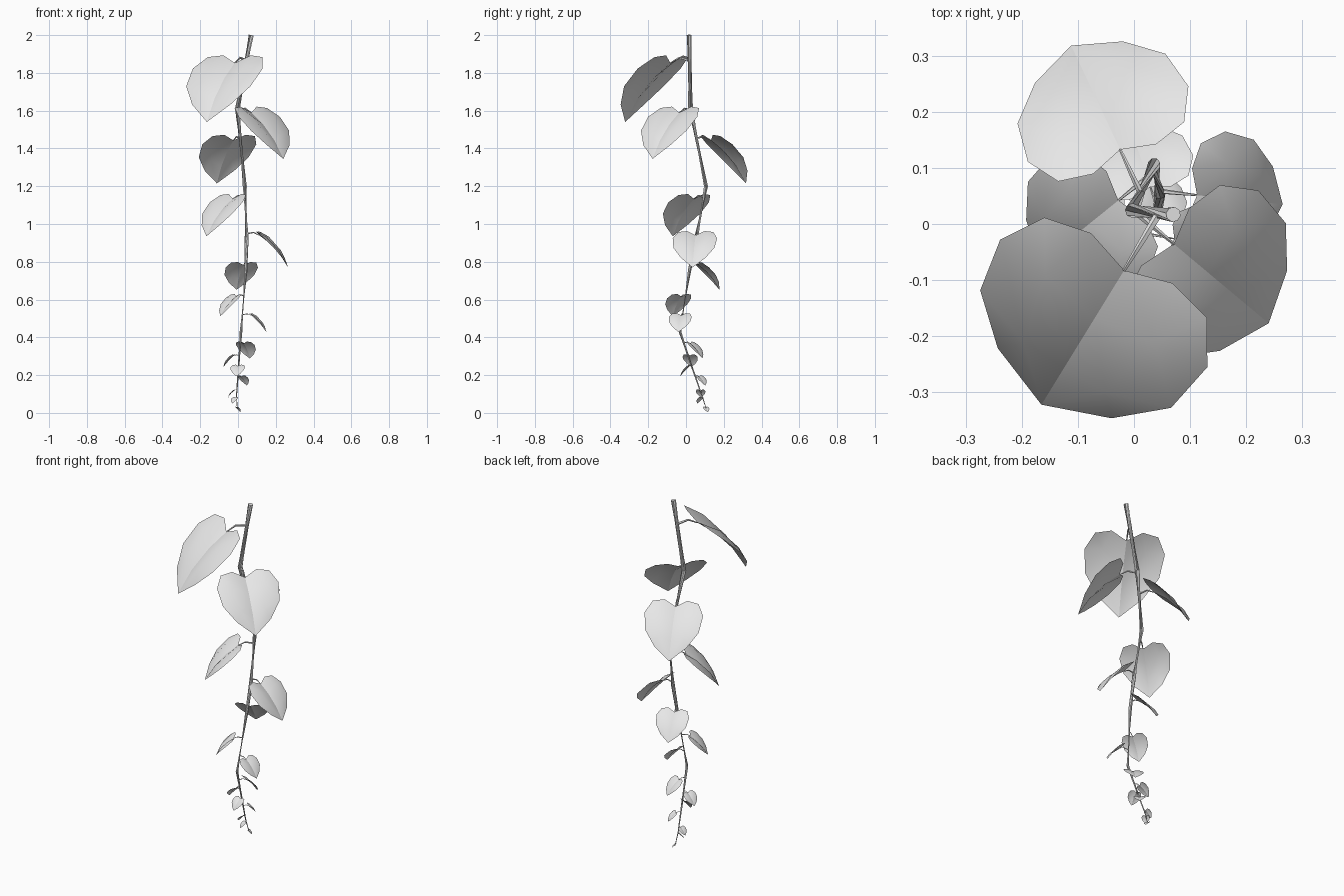
import bpy, bmesh
from math import sin, cos, radians, pi
from mathutils import Vector

if "Cube" in bpy.data.objects:
    bpy.data.objects.remove(bpy.data.objects["Cube"])

grey = bpy.data.materials.new("light_grey")
grey.diffuse_color = (0.8, 0.8, 0.8, 1)
grey.use_nodes = True
grey.node_tree.nodes["Principled BSDF"].inputs["Base Color"].default_value = grey.diffuse_color

# Stem centre line from the cut top to the growing tip: x, y, z, radius
STEM = [(0.07, 0.017, 2.0, 0.0135), (-0.003, 0.024, 1.61, 0.013),
        (0.036, 0.106, 1.2, 0.0115), (0.046, 0.055, 0.93, 0.0105),
        (0.042, 0.02, 0.76, 0.009), (0.016, -0.032, 0.43, 0.007),
        (0.002, 0.036, 0.23, 0.0045), (-0.008, 0.085, 0.09, 0.0028),
        (-0.004, 0.108, 0.02, 0.0015)]

# Leaves from top to bottom: tip x, tip y, tip z, blade length
LEAVES = [(-0.165, -0.322, 1.54, 0.425), (0.24, -0.177, 1.345, 0.333),
          (-0.112, 0.318, 1.215, 0.31), (-0.167, -0.07, 0.935, 0.27),
          (0.265, 0.035, 0.77, 0.232), (-0.008, 0.177, 0.652, 0.177),
          (-0.094, -0.07, 0.512, 0.142), (0.15, -0.04, 0.428, 0.12),
          (0.063, 0.088, 0.288, 0.108), (-0.077, 0.03, 0.243, 0.08),
          (-0.008, -0.03, 0.193, 0.075), (0.047, 0.102, 0.145, 0.065),
          (-0.052, 0.08, 0.082, 0.05), (-0.03, 0.06, 0.05, 0.042),
          (0.013, 0.114, 0.004, 0.035)]

# Half of the blade: along, sideways, raised (all per unit of length)
HALF = {"N": (0, 0, 0), "R1": (0.3, 0, 0), "R2": (0.65, 0, 0), "T": (1, 0, 0),
        "H1": (0.17, 0.27, 0.085), "H2": (0.58, 0.2, 0.06),
        "A": (-0.1, 0.2, 0.05), "B": (-0.05, 0.4, 0.055), "C": (0.17, 0.51, 0.04),
        "D": (0.48, 0.47, 0.03), "E": (0.76, 0.28, 0.02)}
FACES = ["N R1 H1 A", "A H1 B", "B H1 C", "H1 H2 D C", "R1 R2 H2 H1",
         "H2 E D", "H2 T E", "R2 T H2"]
PITCH, CURL = radians(33), radians(30)


def finish(name, bm, angle):
    bmesh.ops.recalc_face_normals(bm, faces=bm.faces)
    mesh = bpy.data.meshes.new(name)
    bm.to_mesh(mesh)
    bm.free()
    mesh.materials.append(grey)
    obj = bpy.data.objects.new(name, mesh)
    bpy.context.collection.objects.link(obj)
    bpy.ops.object.select_all(action='DESELECT')
    obj.select_set(True)
    bpy.context.view_layer.objects.active = obj
    bpy.ops.object.shade_smooth_by_angle(angle=radians(angle))


def tube(name, path, sides):
    """Tapered tube through (position, radius) pairs."""
    bm = bmesh.new()
    rings = []
    for i, (p, r) in enumerate(path):
        along = path[min(i + 1, len(path) - 1)][0] - path[max(i - 1, 0)][0]
        turn = Vector((0, 0, 1)).rotation_difference(along.normalized())
        rings.append([bm.verts.new(p + turn @ Vector((r * cos(2 * pi * k / sides),
                                                      r * sin(2 * pi * k / sides), 0)))
                      for k in range(sides)])
    for a, b in zip(rings, rings[1:]):
        for k in range(sides):
            j = (k + 1) % sides
            bm.faces.new((a[k], a[j], b[j], b[k]))
    bm.faces.new(rings[0])
    bm.faces.new(rings[-1])
    finish(name, bm, 40)


def stem_at(z):
    """Stem centre and radius at a given height."""
    for a, b in zip(STEM, STEM[1:]):
        if z >= b[2]:
            break
    t = min(1, (a[2] - z) / (a[2] - b[2]))
    p = Vector(a).lerp(Vector(b), t)
    return p.to_3d(), p[3]


def leaf(i, tip, size):
    root, stem_r = stem_at(tip.z + 0.77 * size)
    ahead = Vector((tip.x - root.x, tip.y - root.y, 0)).normalized()
    side = Vector((-ahead.y, ahead.x, 0))
    up = Vector((0, 0, 1))

    def curled(s, v, w):
        p = PITCH + CURL * s
        run = (sin(p) - sin(PITCH)) / CURL + w * sin(p)
        rise = (cos(p) - cos(PITCH)) / CURL + w * cos(p)
        return (ahead * run + up * rise + side * v) * size

    notch = tip - curled(1, 0, 0)

    # Heart-shaped blade, drooping and creased along the midrib
    bm = bmesh.new()
    for sign in (1, -1):
        vs = {k: bm.verts.new(notch + curled(s, v * sign, w))
              for k, (s, v, w) in HALF.items()}
        for f in FACES:
            loop = [vs[k] for k in f.split()]
            bm.faces.new(loop[::sign])
    bmesh.ops.remove_doubles(bm, verts=bm.verts, dist=size * 0.001)
    finish(f"leaf_{i}", bm, 20)

    # Arched leaf stalk
    mid = root.lerp(notch, 0.55) + up * 0.05 * size
    r = min(stem_r * 0.6, 0.016 * size + 0.001)
    tube(f"leaf_stalk_{i}", [(root, r), (mid, r * 0.7), (notch, r * 0.4)], 5)


tube("stem", [(Vector(p[:3]), p[3]) for p in STEM], 8)
for n, (x, y, z, length) in enumerate(LEAVES, 1):
    leaf(n, Vector((x, y, z)), length)
